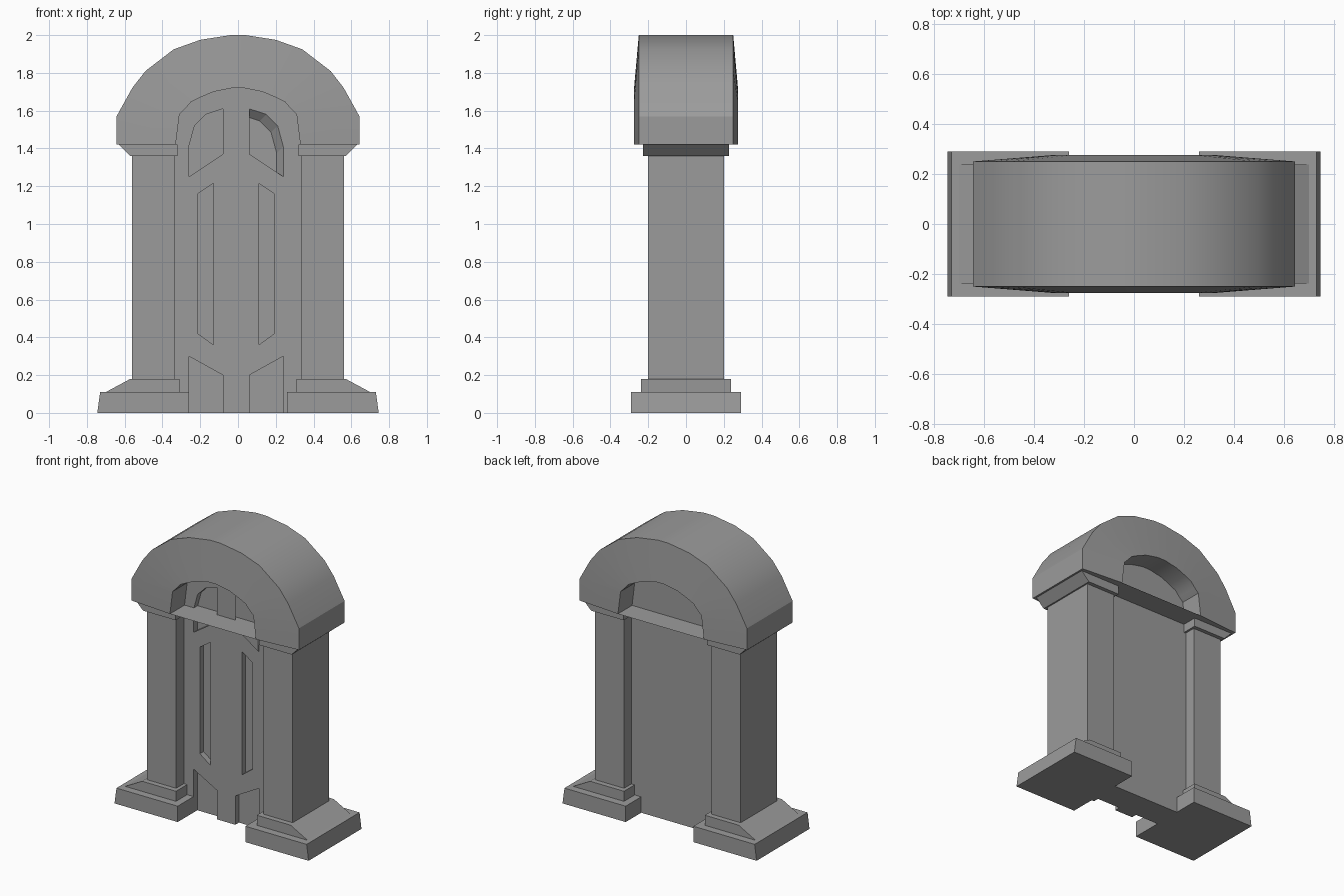
import bpy
import bmesh

if "Cube" in bpy.data.objects:
    bpy.data.objects.remove(bpy.data.objects["Cube"])

stone = bpy.data.materials.new("grey_stone")
stone.use_nodes = True
stone.diffuse_color = (0.33, 0.33, 0.33, 1)
stone.node_tree.nodes["Principled BSDF"].inputs["Base Color"].default_value = stone.diffuse_color


def loft(name, loops, closed=False):
    """Skin a series of equal loops; cap the ends, or join last to first."""
    bm = bmesh.new()
    rings = [[bm.verts.new(p) for p in loop] for loop in loops]
    pairs = list(zip(rings, rings[1:]))
    if closed:
        pairs.append((rings[-1], rings[0]))
    else:
        bm.faces.new(rings[0])
        bm.faces.new(rings[-1])
    for a, b in pairs:
        for i in range(len(a)):
            j = (i + 1) % len(a)
            bm.faces.new((a[i], a[j], b[j], b[i]))
    bmesh.ops.recalc_face_normals(bm, faces=bm.faces)
    mesh = bpy.data.meshes.new(name)
    bm.to_mesh(mesh)
    bm.free()
    mesh.materials.append(stone)
    obj = bpy.data.objects.new(name, mesh)
    bpy.context.collection.objects.link(obj)
    return obj


def rect(x0, x1, y, z):
    return [(x0, -y, z), (x1, -y, z), (x1, y, z), (x0, y, z)]


def flat(profile, y):
    return [(x, y, z) for x, z in profile]


def mirrored(half):
    return [(-x, z) for x, z in reversed(half)] + half


# Columns: each part is inner x, bottom outer x, top outer x, half depth, z range
column_parts = {
    "plinth": (0.26, 0.745, 0.73, 0.29, 0, 0.11),
    "plinth_step": (0.31, 0.70, 0.57, 0.237, 0.11, 0.18),
    "pillar": (0.335, 0.56, 0.56, 0.2, 0.18, 1.37),
    "capital": (0.32, 0.57, 0.63, 0.227, 1.36, 1.42),
}
for side, s in (("left", 1), ("right", -1)):
    for part, (inner, low, high, y, z0, z1) in column_parts.items():
        loft(f"{side}_{part}", [rect(s * inner, s * low, y, z0),
                                rect(s * inner, s * high, y, z1)])

# Arch: hollow ring, thicker along its inner rim
outer = mirrored([(0.04, 2), (0.2, 1.975), (0.34, 1.925), (0.49, 1.81),
                  (0.56, 1.72), (0.643, 1.57), (0.643, 1.42)])
inner_half = [(0.03, 1.72), (0.13, 1.7), (0.2, 1.67), (0.25, 1.645),
              (0.28, 1.61), (0.31, 1.58), (0.33, 1.42)]
inner = mirrored(inner_half)
arch = loft("arch", [flat(outer, -0.25), flat(inner, -0.275),
                     flat(inner, 0.275), flat(outer, 0.25)], closed=True)
bpy.ops.object.select_all(action="DESELECT")
arch.select_set(True)
bpy.context.view_layer.objects.active = arch
bpy.ops.object.shade_smooth_by_angle(angle=0.4)

# Door slab, tucked into the arch and columns
door_profile = mirrored([(x * 1.05, z + 0.01) for x, z in inner_half] + [(0.347, 0)])
door = loft("door", [flat(door_profile, -0.115), flat(door_profile, 0.12)])

# Sunken door panels, cut on both sides of a slightly shifted middle
panels = {
    "upper": [(0.07, 1.37), (0.25, 1.25), (0.25, 1.41), (0.22, 1.52), (0.16, 1.58), (0.07, 1.61)],
    "middle": [(0.12, 1.215), (0.202, 1.16), (0.202, 0.42), (0.12, 0.36)],
    "lower": [(0.07, 0.2), (0.25, 0.3), (0.25, -0.05), (0.07, -0.05)],
}
for part, shape in panels.items():
    for s in (1, -1):
        front = [(s * x - 0.01, z) for x, z in shape]
        lean = 0.035 if s > 0 and part == "upper" else 0
        back = [(x - lean, z - lean) for x, z in front]
        cutter = loft("panel_cutter", [flat(front, -0.16), flat(front, -0.115), flat(back, -0.075)])
        cutter.hide_render = True
        cut = door.modifiers.new("panel", "BOOLEAN")
        cut.operation = "DIFFERENCE"
        cut.solver = "EXACT"
        cut.object = cutter
        bpy.context.view_layer.objects.active = door
        bpy.ops.object.modifier_apply(modifier=cut.name)
        bpy.data.objects.remove(cutter)
